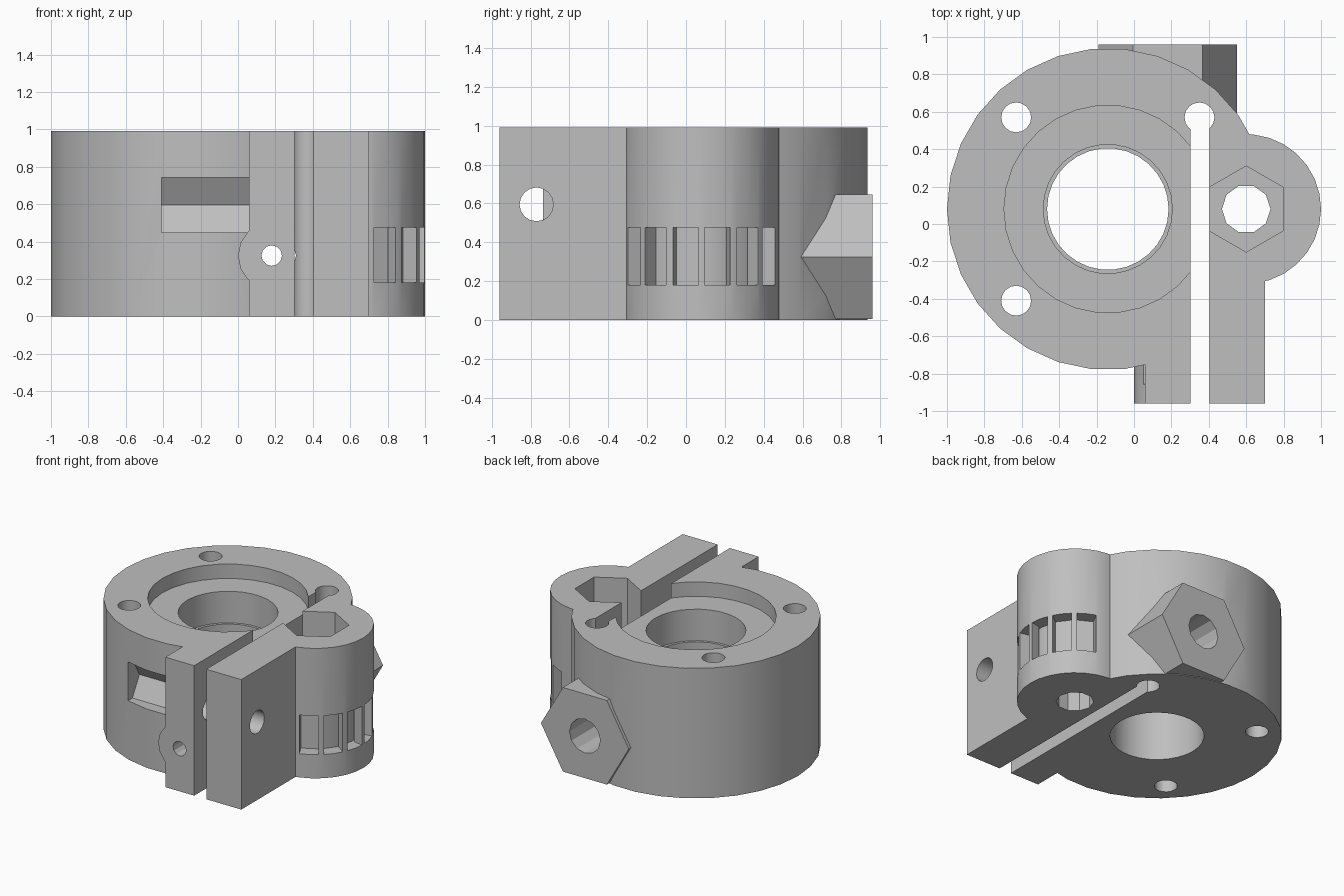
import bpy, bmesh
from math import cos, sin, pi, radians
from mathutils import Matrix, Vector

cube = bpy.data.objects.get("Cube")
if cube:
    bpy.data.objects.remove(cube, do_unlink=True)

HEIGHT = 0.99
MAIN = (-0.14, 0.08)      # main bore axis
PIVOT = (0.6, 0.08)       # side lobe axis
SCREW = (0.18, 0.325)     # lengthwise screw axis, x and z
CLAMP = (-0.77, 0.595)    # clamp bolt axis, y and z

grey = bpy.data.materials.new("light grey")
grey.use_nodes = True
colour = (0.52, 0.52, 0.52, 1)
grey.diffuse_color = colour
grey.node_tree.nodes["Principled BSDF"].inputs["Base Color"].default_value = colour


def make_object(name, bm):
    bmesh.ops.recalc_face_normals(bm, faces=bm.faces)
    mesh = bpy.data.meshes.new(name)
    bm.to_mesh(mesh)
    bm.free()
    mesh.materials.append(grey)
    obj = bpy.data.objects.new(name, mesh)
    bpy.context.collection.objects.link(obj)
    return obj


def prism(name, axis, centre, radius, start, end, sides=30, turn=0):
    """Regular prism along an axis; centre is given in the other two axes."""
    bm = bmesh.new()
    rings = []
    for w in (start, end):
        ring = []
        for i in range(sides):
            a = 2 * pi * i / sides + radians(turn)
            u = centre[0] + radius * cos(a)
            v = centre[1] + radius * sin(a)
            point = {"x": (w, u, v), "y": (u, w, v), "z": (u, v, w)}[axis]
            ring.append(bm.verts.new(point))
        rings.append(ring)
        bm.faces.new(ring)
    for i in range(sides):
        j = (i + 1) % sides
        bm.faces.new((rings[0][i], rings[0][j], rings[1][j], rings[1][i]))
    return make_object(name, bm)


def box(name, low, high, matrix=Matrix()):
    bm = bmesh.new()
    low, high = Vector(low), Vector(high)
    size = Matrix.Diagonal((*(high - low), 1))
    place = Matrix.Translation((low + high) / 2)
    bmesh.ops.create_cube(bm, size=1, matrix=matrix @ place @ size)
    return make_object(name, bm)


def combine(target, tool, operation):
    mod = target.modifiers.new("combine", "BOOLEAN")
    mod.operation = operation
    mod.solver = "EXACT"
    mod.object = tool
    tool.hide_render = True
    graph = bpy.context.evaluated_depsgraph_get()
    target_mesh = bpy.data.meshes.new_from_object(target.evaluated_get(graph))
    target.modifiers.clear()
    target.data = target_mesh
    bpy.data.objects.remove(tool, do_unlink=True)


# Solid parts: round housing, lobe, clamp ears, screw boss, hexagonal outlet
body = prism("clamp_housing", "z", MAIN, 0.86, 0, HEIGHT)
solids = [
    prism("side_lobe", "z", PIVOT, 0.4, 0, HEIGHT),
    box("clamp_ears", (0.06, -0.96, 0), (0.7, 0.08, HEIGHT)),
    prism("screw_boss", "y", SCREW, 0.18, -0.96, -0.5, 16),
    prism("hex_outlet", "y", SCREW, 0.37, 0.45, 0.96, 6),
]
for part in solids:
    combine(body, part, "UNION")

# Main stepped bore, clamp slit and mounting holes
cuts = [
    prism("counterbore", "z", MAIN, 0.555, 0.88, 1.1),
    prism("upper_bore", "z", MAIN, 0.345, 0.64, 1.1),
    prism("lower_bore", "z", MAIN, 0.325, -0.1, 1.1),
    box("clamp_slit", (0.303, -1.1, -0.1), (0.405, 0.55, 1.1)),
]
for spot in ((-0.63, 0.57), (-0.63, -0.41), (0.35, 0.57)):
    cuts.append(prism("mount_hole", "z", spot, 0.08, -0.1, 1.1, 16))

# Lobe hole with hexagonal pocket and radial windows
cuts.append(prism("lobe_hole", "z", PIVOT, 0.13, -0.1, 1.1, 10))
cuts.append(prism("lobe_pocket", "z", PIVOT, 0.23, 0.6, 1.1, 6, 30))
for angle in (-62, -37, -12, 12, 37, 62):
    frame = Matrix.Translation((*PIVOT, 0)) @ Matrix.Rotation(radians(angle), 4, "Z")
    cuts.append(box("lobe_window", (0.3, -0.067, 0.18), (0.45, 0.067, 0.475), frame))

# Clamp bolt hole and nut pocket, lengthwise screw holes
cuts += [
    prism("bolt_hole", "x", CLAMP, 0.087, 0, 0.9, 16),
    prism("nut_pocket", "x", CLAMP, 0.17, -0.41, 0.06, 6),
    prism("screw_hole", "y", SCREW, 0.055, -1.1, 0.5, 12),
    prism("outlet_hole", "y", SCREW, 0.13, 0.3, 1.1, 12),
]
for tool in cuts:
    combine(body, tool, "DIFFERENCE")

# Shading
bpy.ops.object.select_all(action="DESELECT")
body.select_set(True)
bpy.context.view_layer.objects.active = body
bpy.ops.object.shade_smooth_by_angle(angle=radians(25))
